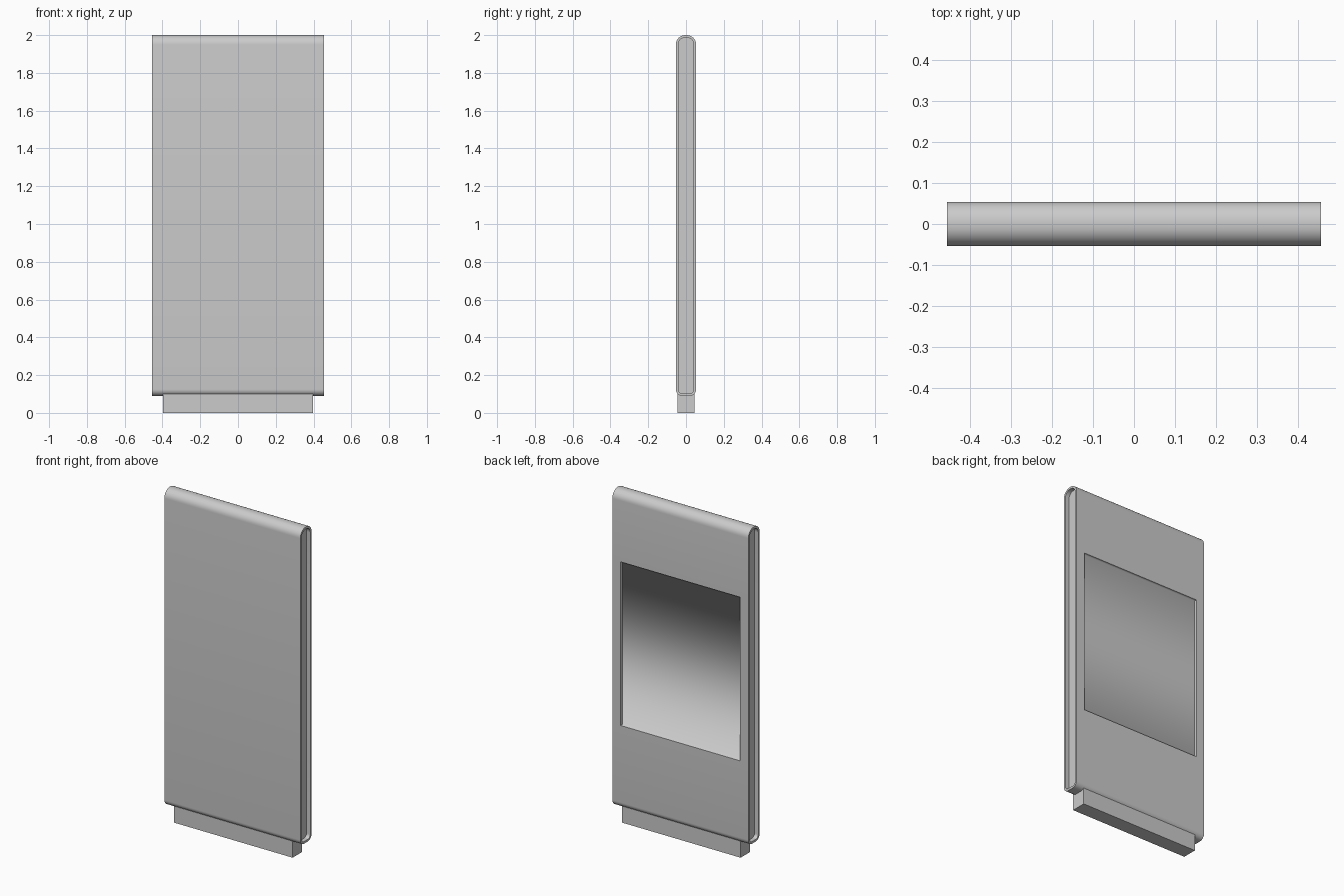
import bpy, bmesh, math

if "Cube" in bpy.data.objects:
    bpy.data.objects.remove(bpy.data.objects["Cube"])

HALF_X, HALF_Y = 0.455, 0.054
Z_LOW, Z_HIGH = 0.09, 2.0
PANEL_X, PANEL_LOW, PANEL_HIGH, PANEL_DEPTH = 0.40, 0.59, 1.58, 0.016


def profile(inset):
    """Rounded side outline (y, z), pulled in by inset."""
    w, lo, hi = HALF_Y - inset, Z_LOW + inset, Z_HIGH - inset
    rt, rb = 0.050 - inset, 0.035 - inset
    pts = []
    for cy, cz, r, start in ((w - rt, hi - rt, rt, 0), (rt - w, hi - rt, rt, 90),
                             (rb - w, lo + rb, rb, 180), (w - rb, lo + rb, rb, 270)):
        for i in range(9):
            a = math.radians(start + 90 * i / 8)
            pts.append((cy + r * math.cos(a), cz + r * math.sin(a)))
    return pts + [(w, PANEL_LOW), (w, PANEL_HIGH)]


def finish(bm, name):
    mesh = bpy.data.meshes.new(name)
    bm.to_mesh(mesh)
    bm.free()
    obj = bpy.data.objects.new(name, mesh)
    bpy.context.collection.objects.link(obj)
    return obj


# Casing: outline lofted along x, with recessed ends
stations = [(-0.43, 0.013), (-HALF_X, 0.013), (-HALF_X, 0), (-PANEL_X, 0),
            (PANEL_X, 0), (HALF_X, 0), (HALF_X, 0.013), (0.43, 0.013)]
bm = bmesh.new()
rings = [[bm.verts.new((x, y, z)) for y, z in profile(inset)] for x, inset in stations]
for a, b in zip(rings, rings[1:]):
    for i in range(len(a)):
        j = (i + 1) % len(a)
        bm.faces.new((a[i], a[j], b[j], b[i]))
bm.faces.new(rings[0])
bm.faces.new(rings[-1])

# Sunken panel in the back
bm.faces.ensure_lookup_table()
panel = next(f for f in bm.faces
             if (f.calc_center_median().xz.length > 0.5
                 and abs(f.calc_center_median().x) < 0.01
                 and f.calc_center_median().y > HALF_Y - 0.001
                 and abs(f.calc_center_median().z - (PANEL_LOW + PANEL_HIGH) / 2) < 0.01))
floor = bmesh.ops.extrude_discrete_faces(bm, faces=[panel])["faces"][0]
bmesh.ops.translate(bm, verts=floor.verts, vec=(0, -PANEL_DEPTH, 0))
bmesh.ops.recalc_face_normals(bm, faces=bm.faces)

# Smooth shading, sharp corners; panel floor blends into its upper and lower walls
for f in bm.faces:
    f.smooth = True
for e in bm.edges:
    e.smooth = e.calc_face_angle(0) < math.radians(30)
for e in floor.edges:
    if abs(e.verts[0].co.z - e.verts[1].co.z) < 0.001:
        e.smooth = True
finish(bm, "casing")

# Base plinth
bm = bmesh.new()
bmesh.ops.create_cube(bm, size=1)
bmesh.ops.scale(bm, verts=bm.verts, vec=(0.794, 0.09, 0.1))
bmesh.ops.translate(bm, verts=bm.verts, vec=(0, 0, 0.05))
finish(bm, "base")
